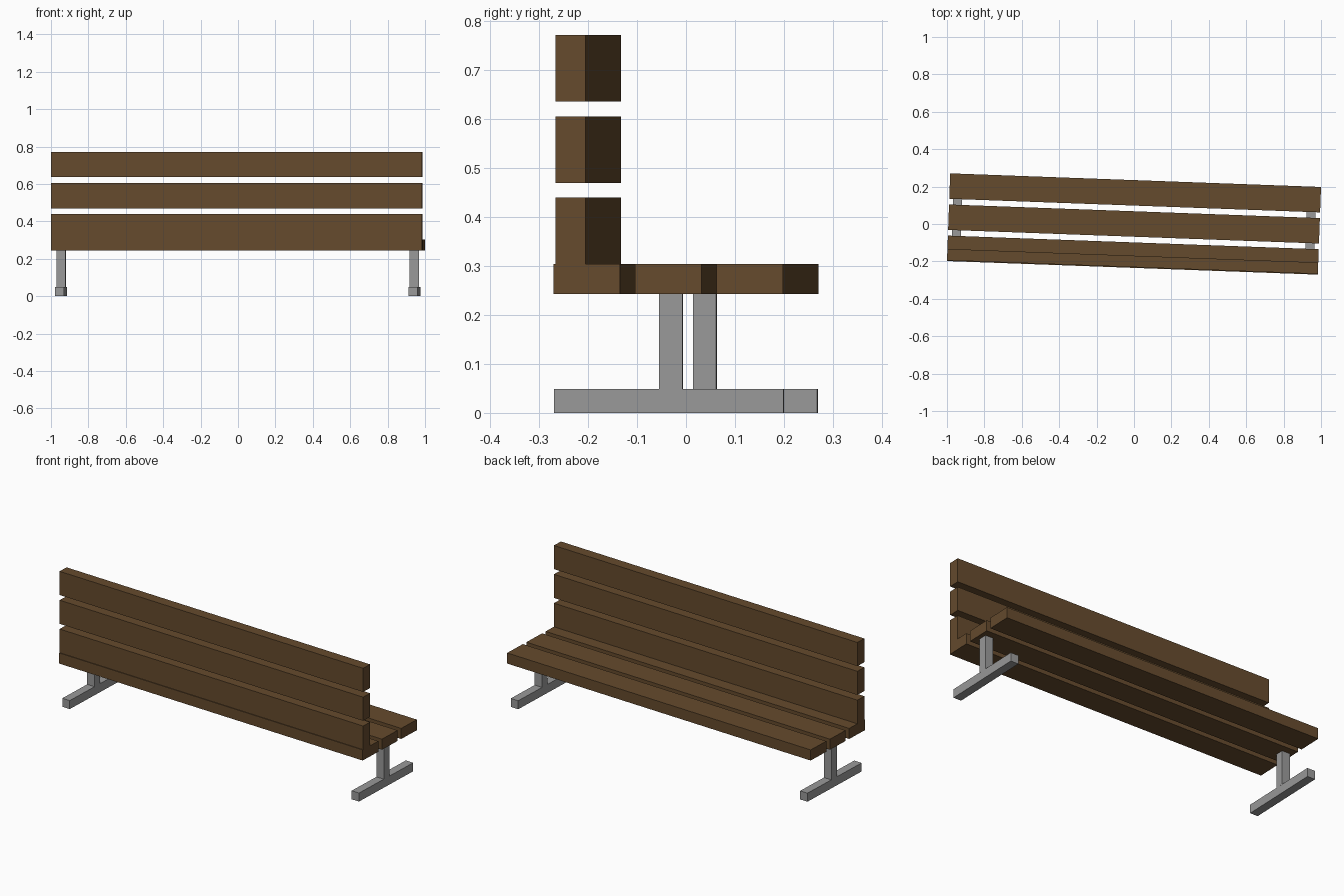
import bpy
import math
from mathutils import Matrix

cube = bpy.data.objects.get("Cube")
if cube:
    bpy.data.objects.remove(cube, do_unlink=True)

# The whole bench is turned slightly about the vertical axis
TURN = Matrix.Rotation(math.radians(-2.1), 4, "Z")
LENGTH = 1.984


def make_material(name, color):
    mat = bpy.data.materials.new(name)
    mat.use_nodes = True
    mat.diffuse_color = color
    mat.node_tree.nodes["Principled BSDF"].inputs["Base Color"].default_value = color
    return mat


wood = make_material("brown wood", (0.13, 0.069, 0.026, 1))
metal = make_material("grey metal", (0.32, 0.32, 0.32, 1))


def box(name, center, size, mat):
    bpy.ops.mesh.primitive_cube_add(size=1)
    obj = bpy.context.object
    obj.name = name
    obj.data.transform(TURN @ Matrix.Translation(center) @ Matrix.Diagonal((*size, 1)))
    obj.data.materials.append(mat)
    return obj


# Seat slats, back edge to front edge
for i, label in enumerate(("rear", "middle", "front")):
    box(f"seat_slat_{label}", (0, (i - 1) * 0.1665, 0.2735), (LENGTH, 0.136, 0.061), wood)

# Backrest boards, the lowest resting on the seat
for i, label in enumerate(("lower", "middle", "upper")):
    box(f"backrest_board_{label}", (0, -0.2, 0.372 + i * 0.166), (LENGTH, 0.061, 0.136), wood)

# Floor bars and posts at both ends
for side, x in (("right", -0.947), ("left", 0.944)):
    box(f"foot_bar_{side}", (x, 0, 0.0245), (0.048, 0.469, 0.049), metal)
    box(f"post_{side}", (x, 0.004, 0.146), (0.049, 0.048, 0.196), metal)
